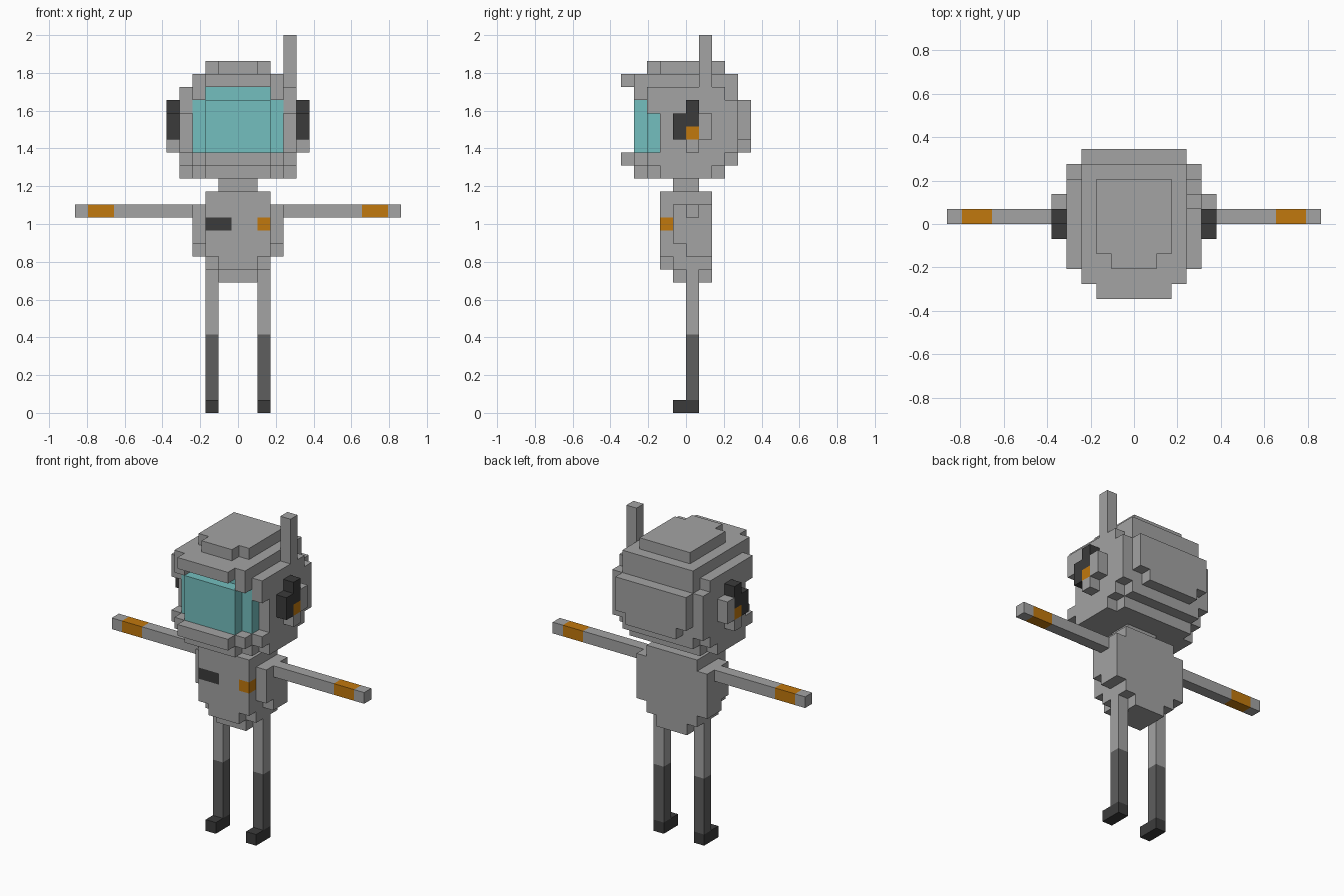
import bpy

if "Cube" in bpy.data.objects:
    bpy.data.objects.remove(bpy.data.objects["Cube"])

U = 2 / 29          # edge length of one cube

COLOURS = {
    "light_grey": (0.366, 0.366, 0.366),
    "dark_grey": (0.112, 0.112, 0.112),
    "charcoal": (0.044, 0.044, 0.044),
    "orange": (0.533, 0.188, 0.004),
    "teal_glass": (0.175, 0.521, 0.521),
}
MATS = {}
for name, rgb in COLOURS.items():
    MATS[name] = bpy.data.materials.new(name)
    MATS[name].diffuse_color = (*rgb, 1)

cells = {}          # (i, j, k) -> (part, colour)


def box(part, colour, x, y, z):
    """Fill cubes in inclusive ranges of columns, rows and layers."""
    for i in range(x[0], x[1] + 1):
        for j in range(y[0], y[1] + 1):
            for k in range(z[0], z[1] + 1):
                cells[i, j, k] = (part, colour)


def wide(part, colour, half, y, z):
    """Box centred on x."""
    box(part, colour, (-half, half), y, z)


def pair(part, colour, x, y, z):
    """Box and its mirror image, as left and right parts."""
    box(part + "_right", colour, x, y, z)
    box(part + "_left", colour, (-x[1], -x[0]), y, z)


G, D, C, O, T = COLOURS

# torso, tapering toward the bottom
wide("torso", G, 1, (-1, 1), (10, 10))
wide("torso", G, 1, (-2, 1), (11, 11))
wide("torso", G, 2, (-1, 1), (11, 11))
wide("torso", G, 2, (-2, 1), (12, 16))
wide("torso", G, 3, (0, 1), (12, 12))
wide("torso", G, 3, (-1, 1), (13, 15))
# chest badges
box("torso", C, (-2, -1), (-2, -2), (14, 14))
box("torso", O, (2, 2), (-2, -2), (14, 14))
wide("neck", G, 1, (-1, 0), (17, 17))

# legs and feet
pair("leg", G, (2, 2), (0, 0), (6, 10))
pair("leg", D, (2, 2), (0, 0), (1, 5))
pair("foot", C, (2, 2), (-1, 0), (0, 0))

# arms with coloured bands
pair("arm", G, (4, 12), (0, 0), (15, 15))
pair("arm", O, (10, 11), (0, 0), (15, 15))

# helmet base and chin rim
for half, y in ((2, (-4, -4)), (3, (-3, 2)), (4, (-2, 1))):
    wide("helmet", G, half, y, (18, 18))
for half, y in ((2, (-5, -5)), (3, (-4, 3)), (4, (-3, 2))):
    wide("helmet", G, half, y, (19, 19))
# helmet shell
wide("helmet", G, 3, (-2, 3), (20, 24))
wide("helmet", G, 4, (-2, 3), (20, 23))
wide("helmet", G, 4, (-2, 2), (24, 24))
pair("temple", G, (4, 4), (-3, -3), (23, 24))
pair("temple", G, (3, 3), (-4, -3), (24, 24))
# brim and crown
wide("helmet", G, 2, (-5, -5), (25, 25))
wide("helmet", G, 3, (-4, 3), (25, 25))
wide("helmet", G, 2, (-2, 2), (26, 26))
wide("helmet", G, 1, (-3, -3), (26, 26))
# rear bulge
wide("helmet", G, 2, (4, 4), (20, 23))
wide("helmet", G, 3, (4, 4), (21, 23))

# visor
wide("visor", T, 3, (-3, -3), (20, 23))
wide("visor", T, 2, (-4, -4), (20, 23))
wide("visor", T, 2, (-3, -3), (24, 24))

# ear pads
pair("ear", G, (5, 5), (1, 1), (21, 22))
pair("ear", G, (5, 5), (0, 0), (20, 20))
pair("ear", C, (5, 5), (-1, -1), (21, 22))
pair("ear", C, (5, 5), (0, 0), (22, 23))
pair("ear", O, (5, 5), (0, 0), (21, 21))

# antenna
box("antenna", G, (4, 4), (1, 1), (25, 28))

# corner loops of a cube's six sides, counter-clockwise from outside
SIDES = []
for axis in range(3):
    for s in (0, 1):
        loop = []
        for a, b in ((0, 0), (1, 0), (1, 1), (0, 1)):
            c = [0, 0, 0]
            c[axis], c[(axis + 1) % 3], c[(axis + 2) % 3] = s, a, b
            loop.append(tuple(c))
        step = [0, 0, 0]
        step[axis] = 2 * s - 1
        SIDES.append((step, loop if s else loop[::-1]))

# one mesh per part, keeping only exposed cube sides
for part in sorted({p for p, _ in cells.values()}):
    verts, faces, tints = {}, [], []
    for (i, j, k), (p, colour) in cells.items():
        if p != part:
            continue
        for (a, b, c), loop in SIDES:
            if (i + a, j + b, k + c) in cells:
                continue
            corners = [(i + u, j + v, k + w) for u, v, w in loop]
            faces.append([verts.setdefault(q, len(verts)) for q in corners])
            tints.append(colour)
    mesh = bpy.data.meshes.new(part)
    mesh.from_pydata([((x - 0.5) * U, y * U, z * U) for x, y, z in verts], [], faces)
    used = sorted(set(tints))
    for colour in used:
        mesh.materials.append(MATS[colour])
    for face, colour in zip(mesh.polygons, tints):
        face.material_index = used.index(colour)
    bpy.context.collection.objects.link(bpy.data.objects.new(part, mesh))

for m in bpy.data.materials:
    if m.users and not m.is_grease_pencil:
        m.use_nodes = True
        m.node_tree.nodes["Principled BSDF"].inputs["Base Color"].default_value = m.diffuse_color
